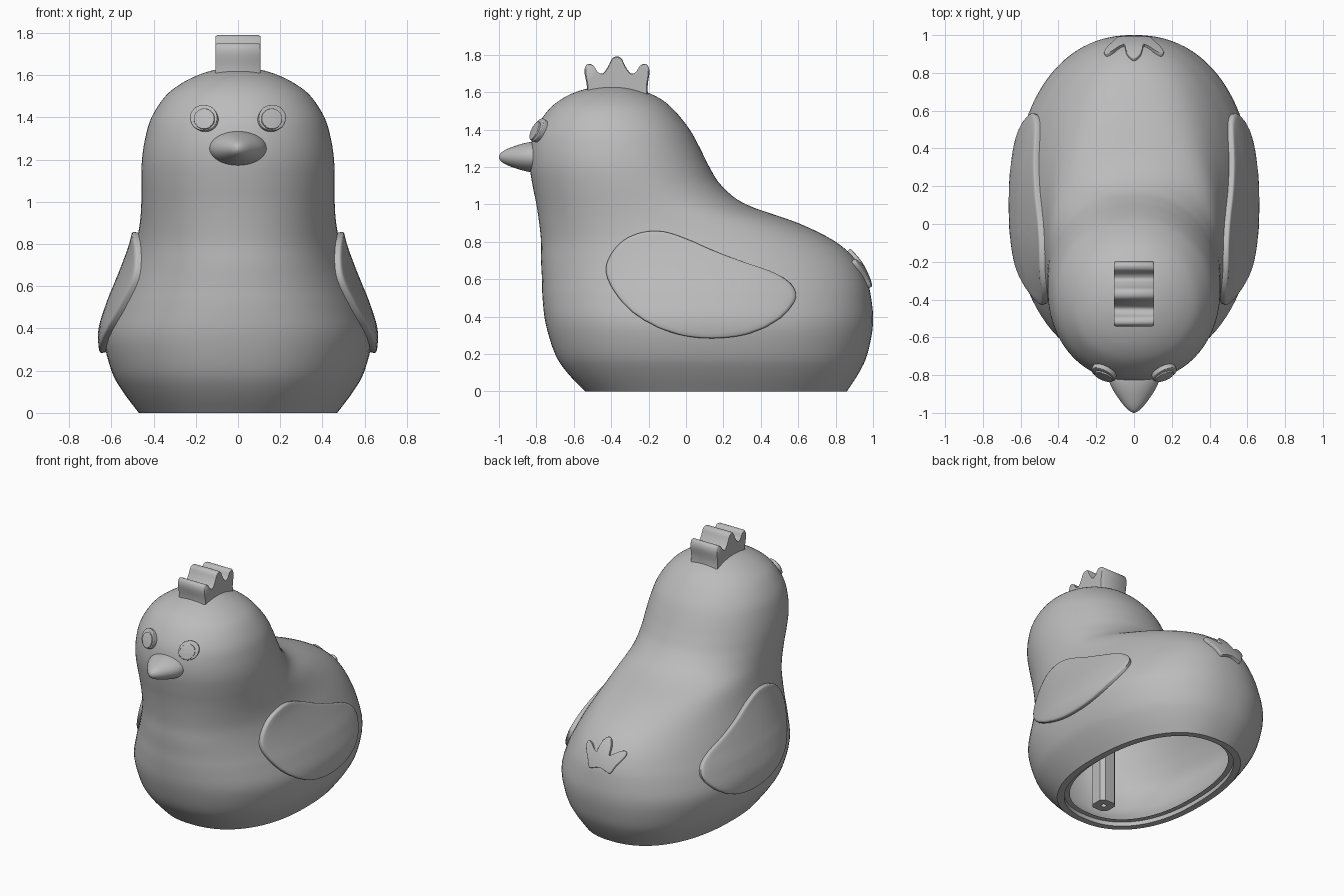
import bpy, bmesh, math
from mathutils import Vector
from mathutils.bvhtree import BVHTree

if "Cube" in bpy.data.objects:
    bpy.data.objects.remove(bpy.data.objects["Cube"])

grey = bpy.data.materials.new("plain grey")
grey.diffuse_color = (0.5, 0.5, 0.5, 1)
grey.use_nodes = True
grey.node_tree.nodes["Principled BSDF"].inputs["Base Color"].default_value = grey.diffuse_color


def finish(name, bm, angle=35):
    bmesh.ops.recalc_face_normals(bm, faces=bm.faces)
    me = bpy.data.meshes.new(name)
    bm.to_mesh(me)
    bm.free()
    ob = bpy.data.objects.new(name, me)
    me.materials.append(grey)
    bpy.context.collection.objects.link(ob)
    bpy.ops.object.select_all(action='DESELECT')
    bpy.context.view_layer.objects.active = ob
    ob.select_set(True)
    bpy.ops.object.shade_smooth_by_angle(angle=math.radians(angle))
    return ob


def spline(pts, steps, closed=False):
    """Catmull-Rom curve through points of any dimension."""
    n, out = len(pts), []
    pick = (lambda i: pts[i % n]) if closed else (lambda i: pts[min(max(i, 0), n - 1)])
    for i in range(n if closed else n - 1):
        p0, p1, p2, p3 = (pick(i + k) for k in (-1, 0, 1, 2))
        for s in range(steps):
            t = s / steps
            out.append(tuple(0.5 * (2 * b + (c - a) * t + (2 * a - 5 * b + 4 * c - d) * t * t
                                    + (3 * b - a - 3 * c + d) * t ** 3)
                             for a, b, c, d in zip(p0, p1, p2, p3)))
    if not closed:
        out.append(tuple(pts[-1]))
    return out


def bridge(bm, a, b):
    for i in range(len(a)):
        j = (i + 1) % len(a)
        bm.faces.new((a[i], a[j], b[j], b[i]))


# Body sections: height, front y, back y, half width, y of the widest point
SECTIONS = spline([
    (0.00, -0.54, 0.86, 0.47, 0.12), (0.10, -0.635, 0.925, 0.545, 0.12),
    (0.20, -0.70, 0.97, 0.60, 0.11), (0.36, -0.75, 1.00, 0.635, 0.10),
    (0.50, -0.767, 0.99, 0.60, 0.08), (0.60, -0.77, 0.965, 0.56, 0.04),
    (0.70, -0.775, 0.91, 0.52, -0.02), (0.80, -0.775, 0.80, 0.485, -0.11),
    (0.90, -0.785, 0.60, 0.465, -0.20), (1.00, -0.80, 0.32, 0.458, -0.27),
    (1.10, -0.82, 0.19, 0.458, -0.32), (1.20, -0.835, 0.125, 0.455, -0.355),
    (1.30, -0.832, 0.075, 0.44, -0.375), (1.40, -0.805, 0.02, 0.41, -0.39),
    (1.50, -0.74, -0.06, 0.345, -0.40), (1.56, -0.67, -0.13, 0.27, -0.40),
    (1.60, -0.59, -0.21, 0.19, -0.40), (1.625, -0.50, -0.29, 0.11, -0.395),
    (1.635, -0.40, -0.38, 0.01, -0.39)], 4)
SEG = 96


def ring(bm, sec, inset=0.0, z=None):
    """Egg-shaped horizontal section."""
    h, front, back, w, yc = sec
    n = 2.3 - 0.2 * min(h / 1.1, 1)
    w, f, b = (max(v - inset, 0.004) for v in (w, yc - front, back - yc))
    verts = []
    for i in range(SEG):
        a = 2 * math.pi * i / SEG
        c, s = math.cos(a), math.sin(a)
        x = w * math.copysign(abs(c) ** (2 / n), c)
        y = yc + (b if s > 0 else f) * math.copysign(abs(s) ** (2 / n), s)
        verts.append(bm.verts.new((x, y, h if z is None else z)))
    return verts


# Hollow body: outer skin, stepped rim, inner skin
bm = bmesh.new()
outer = [ring(bm, s) for s in SECTIONS]
wall = 0.08
inner = [ring(bm, SECTIONS[0], 0.045), ring(bm, SECTIONS[0], 0.045, 0.03),
         ring(bm, SECTIONS[0], wall, 0.03)]
inner += [ring(bm, s, wall, s[0] * 0.95) for s in SECTIONS[2:]]
loops = outer[::-1] + inner
for a, b in zip(loops, loops[1:]):
    bridge(bm, a, b)
bm.faces.new(outer[-1])
bm.faces.new(inner[-1])
bmesh.ops.recalc_face_normals(bm, faces=bm.faces)
skin = BVHTree.FromBMesh(bm)
finish("body", bm)


def patch(name, outline, origin, thick, centre):
    """Raised plate that follows the skin; origin maps (u, v) to a ray start and direction."""
    bm = bmesh.new()

    def put(u, v, off):
        start, d = origin(u, v)
        loc, nor, _, _ = skin.ray_cast(start, d)
        if nor.dot(d) > 0:
            nor = -nor
        return bm.verts.new(loc + nor * off)

    cu, cv = centre
    prev = None
    steps = [(1, -0.02), (1, thick * 0.7), (0.985, thick * 0.93), (0.96, thick)]
    steps += [(s / 10, thick) for s in range(9, 0, -1)]
    for s, off in steps:
        cur = [put(cu + (u - cu) * s, cv + (v - cv) * s, off) for u, v in outline]
        if prev:
            bridge(bm, prev, cur)
        prev = cur
    tip = put(cu, cv, thick)
    for i in range(len(prev)):
        bm.faces.new((prev[i], prev[(i + 1) % len(prev)], tip))
    return finish(name, bm, 50)


def circle(cx, cz, rx, rz):
    return [(cx + rx * math.cos(a), cz + rz * math.sin(a))
            for a in (2 * math.pi * i / 40 for i in range(40))]


def from_front(u, v):
    return Vector((u, -3, v)), Vector((0, 1, 0))


def from_back(u, v):
    return Vector((u, 3, v)), Vector((0, -1, 0))


# Wings and eyes, one per side
wing = spline([(-0.42, 0.63), (-0.40, 0.72), (-0.33, 0.805), (-0.23, 0.848), (-0.12, 0.85),
               (0.0, 0.81), (0.15, 0.742), (0.30, 0.685), (0.45, 0.632), (0.54, 0.58),
               (0.58, 0.52), (0.565, 0.46), (0.50, 0.39), (0.40, 0.335), (0.28, 0.30),
               (0.14, 0.288), (0.0, 0.30), (-0.15, 0.345), (-0.28, 0.42), (-0.37, 0.52)], 4, True)
for side, label in ((1, "right"), (-1, "left")):
    def from_side(u, v, s=side):
        return Vector((3 * s, u, v)), Vector((-s, 0, 0))
    patch(label + "_wing", wing, from_side, 0.03, (0.0, 0.56))
    ex = 0.155 * side
    patch(label + "_eye", circle(ex, 1.39, 0.062, 0.058), from_front, 0.025, (ex, 1.39))
    px = 0.151 * side
    patch(label + "_pupil", circle(px, 1.383, 0.046, 0.045), from_front, 0.032, (px, 1.383))

# Three-toed footprint on the tail
half = [(0.0, 0.575), (0.045, 0.565), (0.08, 0.555), (0.105, 0.60), (0.15, 0.665), (0.145, 0.695),
        (0.11, 0.69), (0.055, 0.65), (0.04, 0.71), (0.02, 0.74)]
foot = half + [(0, 0.75)] + [(-x, z) for x, z in half[:0:-1]]
patch("tail_footprint", spline(foot, 4, True), from_back, 0.02, (0, 0.63))

# Beak: tapered oval rings
bm = bmesh.new()
prev = None
for y, r in spline([(-0.70, 1), (-0.80, 1), (-0.84, 0.95), (-0.88, 0.81), (-0.92, 0.62), (-0.96, 0.4),
                    (-0.985, 0.22), (-0.997, 0.08), (-1.0, 0.01)], 3):
    r = max(r, 0.01)
    cur = [bm.verts.new((x, y, z)) for x, z in circle(0, 1.253, 0.136 * r, 0.082 * r ** 0.75)]
    if prev:
        bridge(bm, prev, cur)
    else:
        bm.faces.new(cur)
    prev = cur
bm.faces.new(prev)
finish("beak", bm, 60)

# Comb: three-lobed profile extruded sideways
comb = spline([(-0.53, 1.54), (-0.53, 1.63), (-0.543, 1.71), (-0.53, 1.748), (-0.50, 1.745),
               (-0.475, 1.71), (-0.445, 1.70), (-0.415, 1.74), (-0.395, 1.78), (-0.37, 1.791),
               (-0.345, 1.78), (-0.325, 1.74), (-0.295, 1.70), (-0.265, 1.71), (-0.24, 1.745),
               (-0.21, 1.748), (-0.195, 1.71), (-0.205, 1.63), (-0.20, 1.54)], 4)
bm = bmesh.new()
prev = None
for x, shrink in ((-0.106, 0.96), (-0.097, 1), (0.097, 1), (0.106, 0.96)):
    cur = [bm.verts.new((x, -0.37 + (y + 0.37) * shrink, 1.64 + (z - 1.64) * shrink)) for y, z in comb]
    if prev:
        bridge(bm, prev, cur)
    else:
        bm.faces.new(cur)
    prev = cur
bm.faces.new(prev)
finish("comb", bm, 50)

# Screw post inside the shell, chamfered square with a blind hole
bm = bmesh.new()


def post_ring(r, z, square):
    verts = []
    for i in range(24):
        a = 2 * math.pi * i / 24
        k = min(1.15, 1 / max(abs(math.cos(a)), abs(math.sin(a)))) if square else 1
        verts.append(bm.verts.new((r * k * math.cos(a), -0.31 + r * k * math.sin(a), z)))
    return verts


rings = [post_ring(0.065, 1.56, True), post_ring(0.065, 0.02, True),
         post_ring(0.018, 0.02, False), post_ring(0.018, 0.3, False)]
for a, b in zip(rings, rings[1:]):
    bridge(bm, a, b)
bm.faces.new(rings[0])
bm.faces.new(rings[-1])
finish("screw_post", bm)
